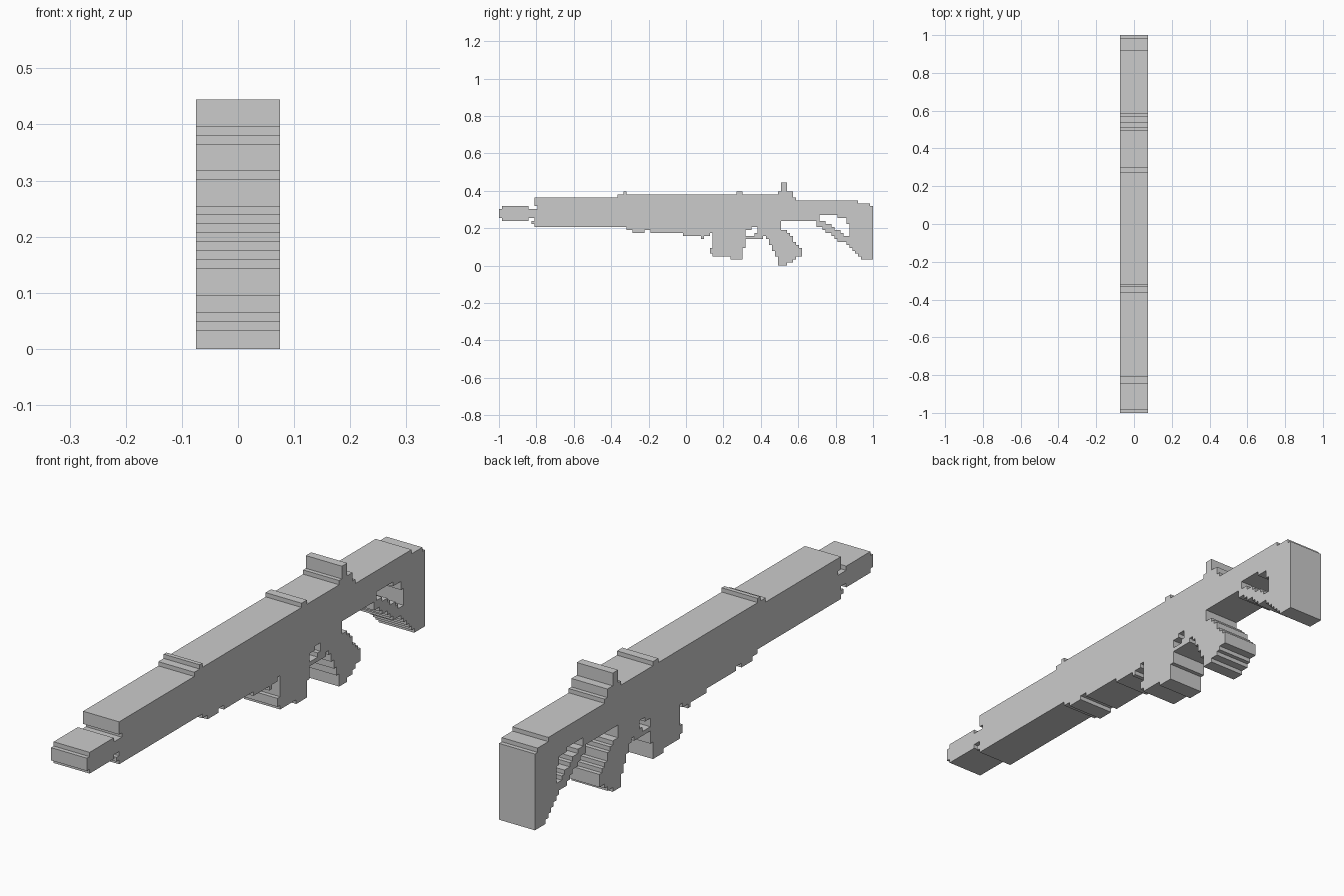
import bpy
import bmesh

if "Cube" in bpy.data.objects:
    bpy.data.objects.remove(bpy.data.objects["Cube"])

C = 2 / 126          # size of one step of the stepped profile
HALF = 0.0745        # half thickness


def rect(y0, y1, z0, z1):
    return {(y, z) for y in range(y0, y1) for z in range(z0, z1)}


def rects(*boxes):
    return set().union(*(rect(*b) for b in boxes))


def stairs(z_bottom, spans):
    """One (y0, y1) span per row, going upwards."""
    return rects(*((a, b, z_bottom + i, z_bottom + i + 1) for i, (a, b) in enumerate(spans)))


parts = {}

# Barrel tip and neck
parts["muzzle"] = rects((0, 1, 16, 19), (1, 10, 15, 20), (10, 13, 16, 19))

# Front handguard with its ragged lower edge
parts["handguard"] = rects((12, 40, 20, 23), (13, 40, 13, 20), (12, 13, 13, 16),
                           (11, 12, 14, 15))

# Receiver and lower rail steps
parts["receiver"] = rects((40, 94, 13, 24), (43, 83, 12, 13), (45, 49, 11, 12),
                          (51, 83, 11, 12), (62, 83, 10, 11), (68, 69, 9, 10),
                          (94, 99, 15, 24), (99, 100, 15, 23)) - rect(71, 72, 10, 11)

# Sights
parts["front_sight"] = rect(42, 43, 24, 25)
parts["middle_sight"] = rect(80, 82, 24, 25)
parts["rear_sight"] = rects((94, 99, 24, 25), (95, 97, 25, 28))

# Magazine
parts["magazine"] = rects((72, 82, 6, 10), (71, 82, 4, 6), (72, 82, 3, 4),
                          (78, 82, 2, 3), (82, 83, 6, 10))

# Trigger guard around a small opening
parts["trigger_guard"] = rects((83, 89, 9, 10), (83, 89, 10, 13)) - rects(
    (83, 86, 10, 11), (83, 87, 11, 12), (85, 87, 12, 13))

# Slanted hand grip
parts["grip"] = stairs(0, [(94, 97), (94, 99), (94, 100), (93, 102), (93, 102), (92, 102),
                           (92, 101), (91, 100), (91, 99), (90, 99), (89, 98), (89, 97),
                           (89, 95), (89, 95), (89, 95)])

# Shoulder stock: top beam, sloped strut and butt, minus the triangular opening
strut_left = [122, 121, 120, 119, 118, 117, 114, 113, 112, 110, 109, 107, 107]
stock = rects((100, 121, 15, 22), (121, 125, 15, 21), (125, 126, 15, 20))
stock |= stairs(2, [(a, 126) for a in strut_left])
opening = stairs(10, [(116, 118), (115, 118), (113, 118), (112, 118), (110, 117),
                      (108, 117), (108, 114)])
parts["stock"] = stock - opening

# Give each cell to one part, so that no hidden walls are made between parts
owner = {}
for name, cells in parts.items():
    for c in cells:
        owner.setdefault(c, name)


def build(name):
    bm = bmesh.new()
    cache = {}

    def v(side, y, z):
        key = (side, y, z)
        if key not in cache:
            cache[key] = bm.verts.new((side * HALF, y * C - 1, z * C))
        return cache[key]

    for (y, z), who in owner.items():
        if who != name:
            continue
        ring = [(y, z), (y + 1, z), (y + 1, z + 1), (y, z + 1)]
        bm.faces.new([v(1, *p) for p in ring])
        bm.faces.new([v(-1, *p) for p in reversed(ring)])
        around = [(y, z - 1), (y + 1, z), (y, z + 1), (y - 1, z)]
        for i, n in enumerate(around):
            if n not in owner:
                a, b = ring[i], ring[(i + 1) % 4]
                bm.faces.new([v(-1, *a), v(-1, *b), v(1, *b), v(1, *a)])
    bmesh.ops.dissolve_limit(bm, angle_limit=0.01, verts=bm.verts[:], edges=bm.edges[:])
    me = bpy.data.meshes.new(name)
    bm.to_mesh(me)
    bm.free()
    bpy.context.collection.objects.link(bpy.data.objects.new(name, me))


for part in parts:
    build(part)
